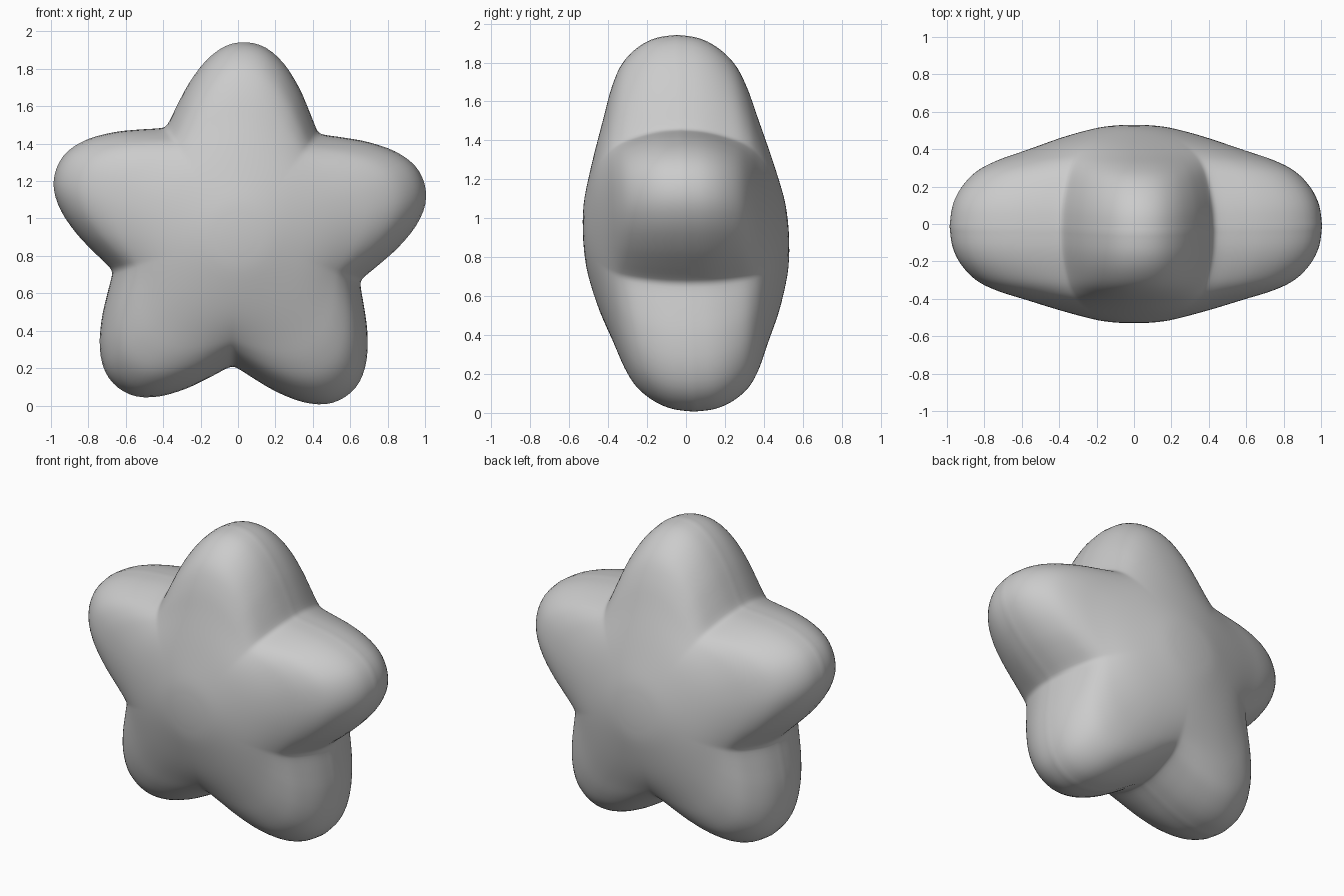
import bpy, bmesh, math
from mathutils import Vector

old = bpy.data.objects.get("Cube")
if old:
    bpy.data.objects.remove(old)

# Half of one arm's outline: (sideways, outward), tip to valley
HALF_ARM = [(0, 1.035), (.108, 1.01), (.207, .93), (.291, .81),
            (.35, .69), (.39, .6), (.413, .567)]
# Puffed depth: (fraction of outline, half thickness), middle to rim
DEPTH = [(.08, .527), (.2, .512), (.4, .459), (.6, .396), (.75, .346),
         (.86, .288), (.94, .202), (.985, .107), (1, 0)]
ARMS = 5
TURN = math.radians(-2.3)   # slight lean of the whole star
TILT = -.045                # top leans to the front
CENTRE_Z = .908
CORE_RADIUS = 1             # round contours near the middle
CREASE_START = .27          # where the valleys begin to show


def smooth(points, steps, closed):
    """Catmull-Rom resampling of a 2D point list."""
    pts = [Vector(p) for p in points]
    n = len(pts)
    out = []
    for i in range(n if closed else n - 1):
        if closed:
            a, b, c, d = (pts[(i + k) % n] for k in (-1, 0, 1, 2))
        else:
            a, b, c, d = (pts[min(max(i + k, 0), n - 1)] for k in (-1, 0, 1, 2))
        for j in range(steps):
            t = j / steps
            out.append(.5 * (2 * b + (c - a) * t + (2 * a - 5 * b + 4 * c - d) * t ** 2
                             + (3 * b - a - 3 * c + d) * t ** 3))
    if not closed:
        out.append(pts[-1])
    return out


def star_outline():
    """Mirror the half arm and repeat it around the centre."""
    arm = [(-v, u) for v, u in reversed(HALF_ARM[1:])] + HALF_ARM[:-1]
    points = []
    for k in range(ARMS):
        angle = TURN - k * math.tau / ARMS
        c, s = math.cos(angle), math.sin(angle)
        points += [(v * c - u * s, v * s + u * c) for v, u in arm]
    return smooth(points, 3, True)


outline = star_outline()
profile = smooth(DEPTH, 4, False)
# Front half from the middle out, then the back half from the rim in
rings = [(s, -h) for s, h in profile] + [(s, h) for s, h in reversed(profile[:-1])]

bm = bmesh.new()


def ring_verts(s, y):
    """One contour, round near the middle and star shaped at the rim."""
    t = max(0, (s - CREASE_START) / (1 - CREASE_START))
    w = t * t * (3 - 2 * t)
    verts = []
    for p in outline:
        q = (p * w + p.normalized() * CORE_RADIUS * (1 - w)) * s
        verts.append(bm.verts.new((q.x, y + TILT * q.y, q.y + CENTRE_Z)))
    return verts


loops = [ring_verts(s, y) for s, y in rings]
n = len(outline)
for a, b in zip(loops, loops[1:]):
    for i in range(n):
        j = (i + 1) % n
        bm.faces.new((a[i], a[j], b[j], b[i]))

# Close the middle of the front and the back
for loop, y in ((loops[0], -.53), (loops[-1], .53)):
    pole = bm.verts.new((0, y, CENTRE_Z))
    for i in range(n):
        bm.faces.new((loop[i], loop[(i + 1) % n], pole))
bmesh.ops.recalc_face_normals(bm, faces=bm.faces)

mesh = bpy.data.meshes.new("puffy_star")
bm.to_mesh(mesh)
bm.free()
mesh.shade_smooth()
star = bpy.data.objects.new("puffy_star", mesh)
bpy.context.collection.objects.link(star)

# Plain grey
grey = bpy.data.materials.new("plain_grey")
grey.use_nodes = True
colour = (.6, .6, .6, 1)
grey.diffuse_color = colour
grey.node_tree.nodes["Principled BSDF"].inputs["Base Color"].default_value = colour
mesh.materials.append(grey)
